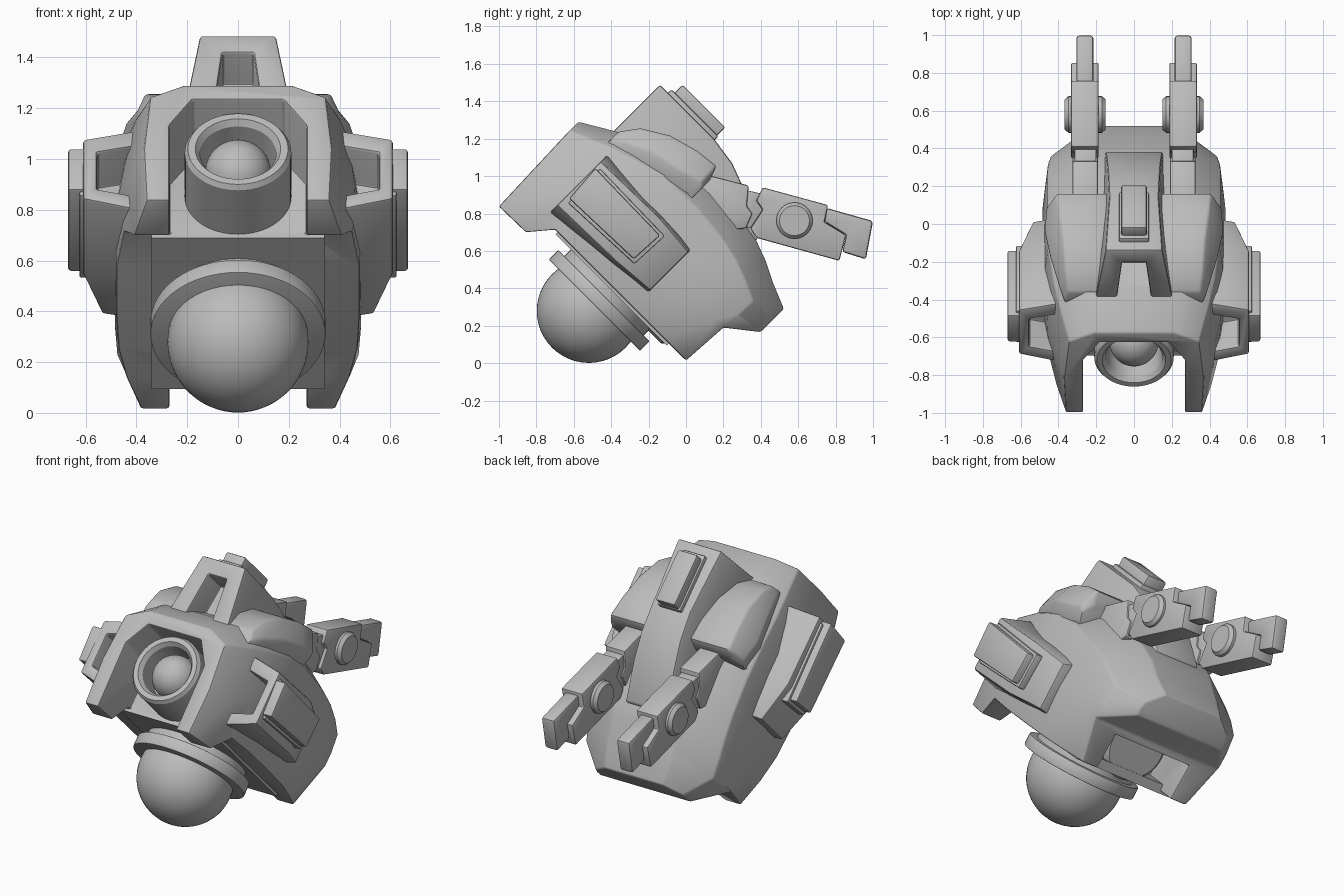
import bpy, bmesh, math
from mathutils import Matrix

if "Cube" in bpy.data.objects:
    bpy.data.objects.remove(bpy.data.objects["Cube"])

grey = bpy.data.materials.new("plain_grey")
grey.use_nodes = True
COLOUR = (0.5, 0.5, 0.5, 1)
grey.diffuse_color = COLOUR
grey.node_tree.nodes["Principled BSDF"].inputs["Base Color"].default_value = COLOUR

# Hull frame: x sideways, d from nose to tail, n out of the back, pitched 45 degrees
TILT = Matrix.Rotation(math.radians(-45), 4, 'X')
LEVEL = Matrix.Identity(4)


def loft(name, rings, frame=TILT):
    """Skin rings of points that all have the same count and cap both ends."""
    bm = bmesh.new()
    rows = [[bm.verts.new(p) for p in ring] for ring in rings]
    count = len(rows[0])
    for a, b in zip(rows, rows[1:]):
        for i in range(count):
            j = (i + 1) % count
            bm.faces.new((a[i], a[j], b[j], b[i]))
    bm.faces.new(rows[0])
    bm.faces.new(rows[-1])
    bmesh.ops.recalc_face_normals(bm, faces=bm.faces)
    bm.transform(frame)
    mesh = bpy.data.meshes.new(name)
    bm.to_mesh(mesh)
    bm.free()
    mesh.materials.append(grey)
    obj = bpy.data.objects.new(name, mesh)
    bpy.context.collection.objects.link(obj)
    return obj


def prism(name, outline, x0, x1, frame=TILT):
    return loft(name, [[(x, a, b) for a, b in outline] for x in (x0, x1)], frame)


def box(name, x0, x1, d0, d1, n0, n1):
    return prism(name, [(d0, n0), (d1, n0), (d1, n1), (d0, n1)], x0, x1)


def lathe(name, profile, axis, centre, frame=TILT, steps=64):
    """Turn (radius, position) pairs about one axis through the centre."""
    rings = []
    for r, t in profile:
        ring = []
        for i in range(steps):
            a = math.tau * i / steps
            p = [r * math.cos(a) + centre[0], r * math.sin(a) + centre[1]]
            p.insert(axis, t)
            ring.append(p)
        rings.append(ring)
    return loft(name, rings, frame)


def finish(obj, bevel=0.0, cutters=()):
    for cutter in cutters:
        cutter.hide_render = True
        m = obj.modifiers.new("cut", 'BOOLEAN')
        m.operation, m.object, m.solver = 'DIFFERENCE', cutter, 'EXACT'
    if bevel:
        m = obj.modifiers.new("bevel", 'BEVEL')
        m.width, m.segments, m.limit_method = bevel, 2, 'ANGLE'
        m.angle_limit = math.radians(28)
    bpy.context.view_layer.update()
    done = obj.evaluated_get(bpy.context.evaluated_depsgraph_get())
    mesh = bpy.data.meshes.new_from_object(done)
    obj.modifiers.clear()
    obj.data = mesh
    for cutter in cutters:
        bpy.data.objects.remove(cutter)
    bpy.ops.object.select_all(action='DESELECT')
    obj.select_set(True)
    bpy.context.view_layer.objects.active = obj
    bpy.ops.object.shade_smooth_by_angle(angle=math.radians(32))


def ball(name, radius, d, n):
    bm = bmesh.new()
    bmesh.ops.create_uvsphere(bm, u_segments=48, v_segments=24, radius=radius)
    bm.transform(TILT @ Matrix.Translation((0, d, n)))
    mesh = bpy.data.meshes.new(name)
    bm.to_mesh(mesh)
    bm.free()
    mesh.materials.append(grey)
    obj = bpy.data.objects.new(name, mesh)
    bpy.context.collection.objects.link(obj)
    finish(obj)


def mirrored(half):
    return half + [(-x, d, n) for x, d, n in reversed(half)]


# Hull: belly d, top d, belly, belly width, side width, shoulder, shoulder width, top, top width
stations = [
    (-1.30, -1.32, -.115, .36, .37, .44, .345, .505, .21),
    (-1.10, -1.10, -.11, .41, .43, .53, .405, .635, .26),
    (-1.00, -.98, .010, .45, .46, .57, .43, .68, .27),
    (-.80, -.80, .010, .48, .485, .62, .455, .73, .28),
    (-.55, -.55, .010, .48, .485, .63, .46, .762, .28),
    (-.34, -.34, .010, .47, .485, .61, .46, .752, .26),
    (-.18, -.20, .010, .437, .485, .58, .46, .73, .24),
    (-.01, -.09, .010, .38, .475, .54, .455, .69, .22),
    (.007, .02, .276, .455, .455, .49, .44, .635, .22),
    (.165, .165, .40, .31, .315, .49, .30, .575, .20),
]
rings = []
for db, dt, nb, wb, wm, ns, ws, nt, wt in stations:
    rings.append(mirrored([(wb, db, nb), (wm, (db + dt) / 2, (nb + ns) / 2),
                           (ws, dt, ns), (wt, dt, nt)]))
hull = loft("hull", rings)
arch = [(.27, -.2), (.27, .29), (.18, .43)]
nose_cut = loft("nose_cutter", [mirrored([(x, d, n) for x, n in arch]) for d in (-1.5, -.98)])
tail_cut = prism("tail_cutter", [(-.3, -.2), (-.3, .47), (-.06, .47), (-.01, .285), (.1, -.2)],
                 -.27, .27)
finish(hull, .016, [nose_cut, tail_cut])

# Eye tube in the nose and thruster in the tail
finish(lathe("eye_tube", [(.21, -.9), (.21, -1.225), (.197, -1.245), (.168, -1.245),
                          (.15, -1.22), (.142, -1.08)], 1, (0, .225)))
ball("eye_lens", .13, -1.11, .228)
finish(lathe("thruster", [(.2, -.5), (.2, -.17), (.175, -.145)], 1, (0, .18)))

# Belly plate and ball turret
finish(box("belly_plate", -.34, .34, -.98, -.14, -.006, .05))
finish(lathe("turret_neck", [(.3, .02), (.3, -.08)], 2, (0, -.565)))
finish(lathe("turret_ring", [(.345, -.055), (.345, -.127)], 2, (0, -.565)), .005)
ball("turret_ball", .278, -.565, -.17)

# Spine with an open front and a block on top
spine = [(-1.15, .21, .955, .15), (-.75, .20, .955, .13), (-.58, .19, .93, .135),
         (-.42, .185, .87, .14), (-.2, .175, .745, .15)]
spine_obj = loft("spine", [mirrored([(wb, d, .55), (wt, d, nt)]) for d, wb, nt, wt in spine])
notch = loft("spine_cutter", [mirrored([(.105, d, .45), (.062, d, .86)]) for d in (-1.3, -.97)])
finish(spine_obj, .012, [notch])
finish(box("spine_block_base", -.08, .08, -1.09, -.735, .90, .98), .01)
finish(box("spine_block", -.068, .068, -1.065, -.742, .95, 1.04), .012)

# Paired parts; pad: d, outer width, outer height, top width, top height
pad = [(-1.13, .37, .56, .35, .62), (-1.06, .40, .61, .365, .715), (-.92, .445, .68, .375, .80),
       (-.76, .475, .71, .395, .845), (-.63, .465, .745, .41, .86), (-.60, .455, .72, .40, .78)]
pod_sections = [(-1.085, .05, .11, .44, .49, .61), (-.65, .09, .12, .45, .47, .61),
                (-.41, .11, .14, .43, .46, .535)]
main_arm = [(.41, .94), (.76, .845), (.74, .755), (.856, .685), (.82, .547),
            (.376, .67), (.344, .72), (.41, .82), (.376, .87)]
arm_tip = [(.75, .83), (1.0, .76), (.962, .555), (.835, .595), (.856, .685), (.74, .755)]
arm_root = [(.0, .9), (.1, 1.01), (.335, .95), (.325, .84), (.355, .80), (.32, .72), (.1, .7)]
arm_joint = [(.3, .93), (.41, .905), (.376, .87), (.41, .82), (.344, .72), (.28, .74)]

for s, side in ((1, "left"), (-1, "right")):
    # Curved shoulder pad
    finish(loft(side + "_pad", [[(s * .14, d, lo - .1), (s * (xo - .03), d, lo - .1),
                                 (s * xo, d, lo), (s * xt, d, nt), (s * .14, d, nt)]
                                for d, xo, lo, xt, nt in pad]), .012)

    # Side pod with a hollow front and a raised slab
    pod = loft(side + "_pod", [[(s * .40, d, a), (s * xo, d, b), (s * xo, d, c), (s * .40, d, e)]
                               for d, a, b, c, e, xo in pod_sections])
    intake = loft("intake_cutter", [[(s * .38, d, .12), (s * .555, d, .165),
                                     (s * .555, d, .37), (s * .38, d, .41)] for d in (-1.3, -.88)])
    finish(pod, .012, [intake])
    finish(prism(side + "_pod_slab", [(-1.065, .18), (-1.08, .395), (-.58, .385), (-.59, .195)],
                 s * .56, s * .67), .012)
    finish(prism(side + "_pod_slab_step", [(-1.05, .16), (-1.06, .41), (-.56, .4), (-.57, .18)],
                 s * .56, s * .625), .008)

    # Trailing arm
    finish(prism(side + "_arm_root", arm_root, s * .19, s * .325, LEVEL), .01)
    finish(prism(side + "_arm_joint", arm_joint, s * .2, s * .315, LEVEL), .005)
    finish(prism(side + "_arm", main_arm, s * .187, s * .333, LEVEL), .01)
    finish(prism(side + "_arm_tip", arm_tip, s * .215, s * .305, LEVEL), .015)
    finish(lathe(side + "_arm_pivot", [(.08, s * .15), (.097, s * .17), (.097, s * .347),
                                       (.08, s * .367)], 0, (.58, .762), LEVEL, 32))
